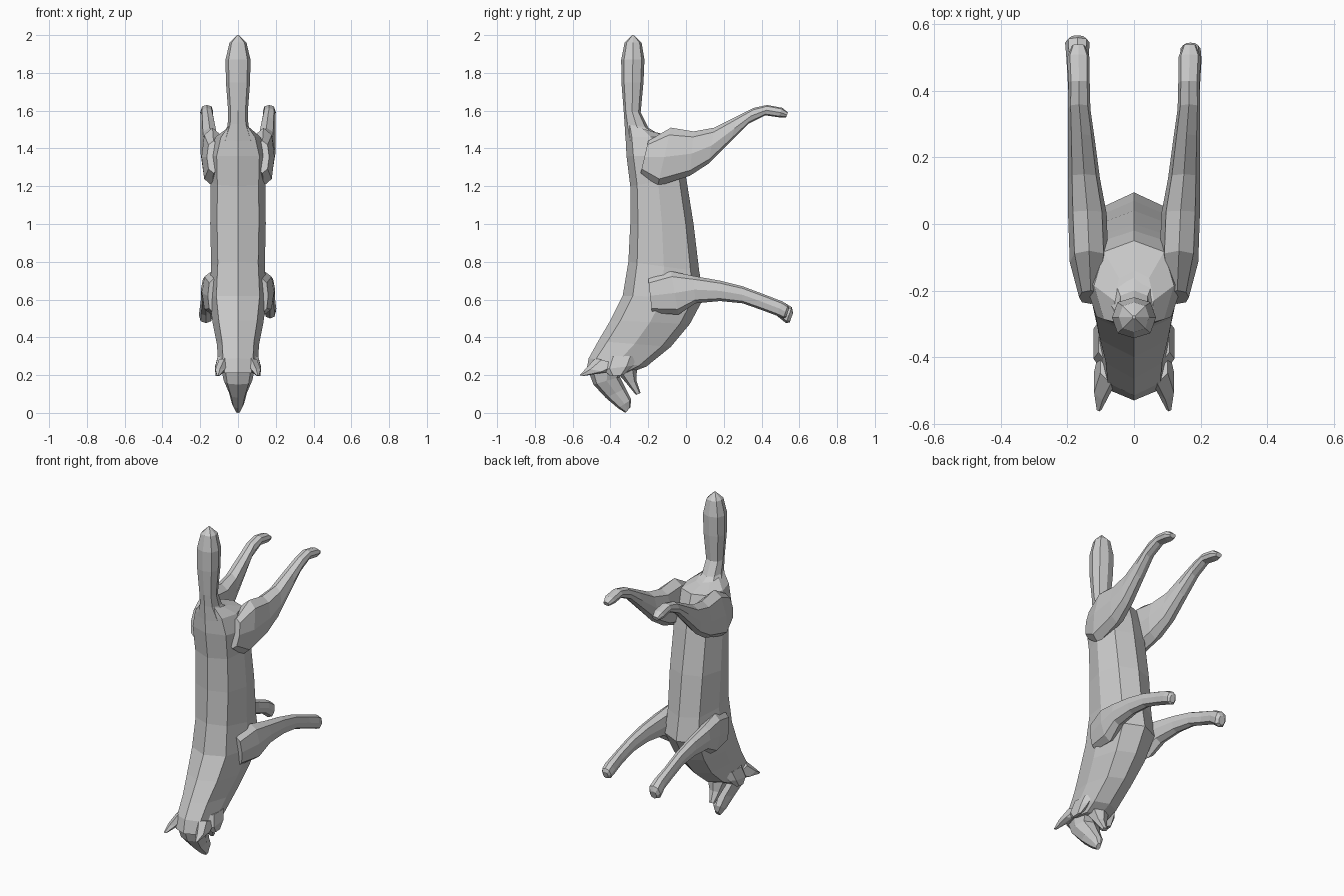
import bpy, bmesh, math
from mathutils import Vector


def loft(name, rings, sides=8, power=0.82):
    """Skin rings given as (back y, back z, belly y, belly z, centre x, half width)."""
    bm = bmesh.new()
    loops = []
    for y1, z1, y2, z2, cx, w in rings:
        mid = Vector((cx, (y1 + y2) / 2, (z1 + z2) / 2))
        half = Vector((0, (y1 - y2) / 2, (z1 - z2) / 2))
        loop = []
        for i in range(sides):
            a = 2 * math.pi * i / sides
            c, s = math.cos(a), math.sin(a)
            c = math.copysign(abs(c) ** power, c)
            s = math.copysign(abs(s) ** power, s)
            loop.append(bm.verts.new(mid + half * c + Vector((w * s, 0, 0))))
        loops.append(loop)
    for a, b in zip(loops, loops[1:]):
        for i in range(sides):
            j = (i + 1) % sides
            bm.faces.new((a[i], a[j], b[j], b[i]))
    bm.faces.new(loops[0])
    bm.faces.new(loops[-1])
    bmesh.ops.recalc_face_normals(bm, faces=bm.faces)
    mesh = bpy.data.meshes.new(name)
    bm.to_mesh(mesh)
    bm.free()
    obj = bpy.data.objects.new(name, mesh)
    bpy.context.collection.objects.link(obj)
    return obj


# Torso, neck and skull, from rump down
loft("body", [
    (-.32, 1.53, -.14, 1.48, 0, .06),
    (-.32, 1.46, -.05, 1.46, 0, .12),
    (-.315, 1.36, -.02, 1.36, 0, .15),
    (-.295, 1.20, .00, 1.25, 0, .145),
    (-.295, 1.00, .04, 1.00, 0, .147),
    (-.305, .80, .07, .75, 0, .142),
    (-.335, .62, .095, .61, 0, .152),
    (-.40, .49, .02, .47, 0, .135),
    (-.465, .38, -.08, .35, 0, .112),
    (-.515, .29, -.21, .245, 0, .105),
    (-.53, .21, -.29, .215, 0, .095),
])

# Tail standing straight up
loft("tail", [
    (-.32, 1.44, -.12, 1.46, 0, .09),
    (-.325, 1.53, -.20, 1.51, 0, .055),
    (-.33, 1.60, -.24, 1.59, 0, .052),
    (-.342, 1.75, -.225, 1.75, 0, .064),
    (-.343, 1.87, -.22, 1.87, 0, .066),
    (-.325, 1.96, -.235, 1.96, 0, .045),
    (-.285, 2.0, -.275, 2.0, 0, .005),
])

# Upper muzzle
loft("muzzle", [
    (-.52, .23, -.31, .24, 0, .09),
    (-.49, .15, -.35, .19, 0, .075),
    (-.425, .08, -.32, .13, 0, .047),
    (-.36, .025, -.29, .07, 0, .032),
    (-.32, .0, -.295, .03, 0, .014),
])

# Open lower jaw
loft("lower_jaw", [
    (-.37, .22, -.26, .235, 0, .06),
    (-.31, .15, -.262, .17, 0, .035),
    (-.265, .095, -.24, .105, 0, .016),
], sides=6)

# Hind leg (thigh to paw) and front leg (shoulder to paw) for one side
hind = [
    (-.20, 1.44, -.24, 1.27, .13, .035),
    (-.08, 1.51, -.15, 1.20, .135, .058),
    (.04, 1.49, .02, 1.255, .14, .058),
    (.15, 1.51, .12, 1.32, .15, .048),
    (.27, 1.57, .24, 1.44, .158, .040),
    (.36, 1.615, .33, 1.53, .165, .034),
    (.43, 1.63, .42, 1.575, .165, .032),
    (.51, 1.615, .49, 1.565, .167, .034),
    (.54, 1.59, .53, 1.565, .167, .02),
]
front = [
    (-.20, .71, -.18, .53, .13, .03),
    (-.08, .75, -.04, .52, .14, .05),
    (.04, .725, .05, .58, .152, .045),
    (.18, .70, .18, .592, .16, .036),
    (.30, .67, .30, .58, .165, .03),
    (.42, .625, .40, .545, .17, .028),
    (.51, .59, .48, .515, .17, .033),
    (.56, .56, .53, .475, .17, .037),
    (.567, .53, .55, .48, .17, .022),
]
for side, s in (("left", -1), ("right", 1)):
    def flip(rings):
        return [(a, b, c, d, s * x, w) for a, b, c, d, x, w in rings]
    loft("hind_leg_" + side, flip(hind))
    rings = front
    if s > 0:  # right front paw is slimmer and shorter
        rings = front[:7] + [(.54, .57, .515, .50, .17, .03), (.545, .55, .53, .505, .17, .018)]
    loft("front_leg_" + side, flip(rings))
    # Ear laid back along the neck
    loft("ear_" + side, flip([
        (-.48, .29, -.33, .25, .07, .035),
        (-.53, .235, -.42, .215, .095, .028),
        (-.563, .20, -.545, .195, .105, .008),
    ]), sides=6)
    # Cheek ruff
    loft("cheek_" + side, flip([
        (-.42, .30, -.26, .30, .08, .03),
        (-.44, .23, -.28, .25, .095, .03),
        (-.40, .195, -.33, .20, .11, .01),
    ]), sides=6)
